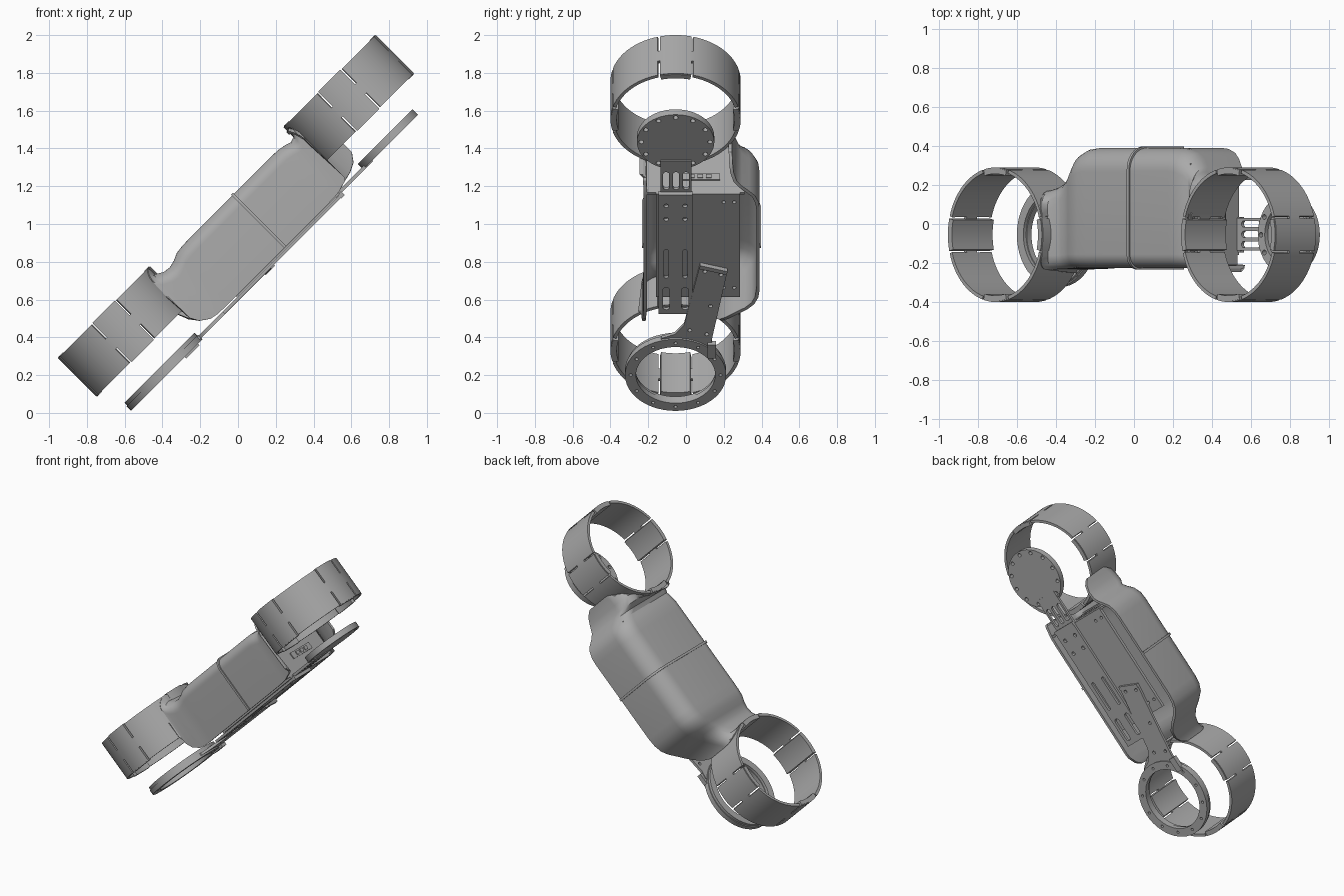
import bpy, bmesh
from math import sin, cos, radians, pi, sqrt
from mathutils import Matrix

old = bpy.data.objects.get("Cube")
if old:
    bpy.data.objects.remove(old, do_unlink=True)

# Local frame: u runs along the tilted body, v across, w out of its top
S = sqrt(0.5)
FRAME = Matrix(((S, 0, -S, 0), (0, 1, 0, 0), (S, 0, S, 0), (0, 0, 0, 1)))
MID = -0.055                      # v of the ring centres
LOW, HIGH = -0.125, 1.585         # u of the ring centres

grey = bpy.data.materials.new("mid grey")
grey.use_nodes = True
grey.diffuse_color = (0.4, 0.4, 0.4, 1)
grey.node_tree.nodes["Principled BSDF"].inputs["Base Color"].default_value = (0.4, 0.4, 0.4, 1)


def add(name, data, w=0):
    obj = bpy.data.objects.new(name, data)
    bpy.context.collection.objects.link(obj)
    obj.matrix_world = FRAME @ Matrix.Translation((0, 0, w))
    data.materials.append(grey)
    bpy.ops.object.select_all(action='DESELECT')
    obj.select_set(True)
    bpy.context.view_layer.objects.active = obj
    return obj


def shade():
    bpy.ops.object.convert(target='MESH')
    bpy.ops.object.shade_smooth_by_angle(angle=radians(32))


def finish(name, bm, thick=0):
    mesh = bpy.data.meshes.new(name)
    bm.to_mesh(mesh)
    bm.free()
    obj = add(name, mesh)
    if thick:
        mod = obj.modifiers.new("thickness", 'SOLIDIFY')
        mod.thickness, mod.offset = thick, -1
    shade()


def circle(u, v, r, n=48):
    return [(u + r * cos(2 * pi * i / n), v + r * sin(2 * pi * i / n)) for i in range(n)]


def slot(u0, u1, v, r):
    turn = [pi / 2 + pi * i / 6 for i in range(7)]
    return [(u0 + r * cos(a), v + r * sin(a)) for a in turn] + \
           [(u1 - r * cos(a), v - r * sin(a)) for a in turn]


def rect(u0, u1, v0, v1):
    return [(u0, v0), (u1, v0), (u1, v1), (u0, v1)]


def bolt_circle(u, radius, r, n=12):
    return [circle(a, b, r, 12) for a, b in circle(u, MID, radius, n)]


def plate(name, outlines, w0, w1):
    """Flat plate; the first outline is the rim, the others are holes."""
    curve = bpy.data.curves.new(name, 'CURVE')
    curve.dimensions, curve.fill_mode = '2D', 'BOTH'
    curve.extrude = (w1 - w0) / 2
    for pts in outlines:
        sp = curve.splines.new('POLY')
        sp.points.add(len(pts) - 1)
        for p, (u, v) in zip(sp.points, pts):
            p.co = (u, v, 0, 1)
        sp.use_cyclic_u = True
    add(name, curve, (w0 + w1) / 2)
    shade()


def band(name, u, r, angles, rows, thick, closed=False, is_slot=None):
    """Curved wall about a ring centre, thickened inwards."""
    bm = bmesh.new()
    grid = [[bm.verts.new((u + r * cos(radians(a)), MID + r * sin(radians(a)), w))
             for w in rows] for a in angles]
    n = len(angles)
    for i in range(n if closed else n - 1):
        p, q = grid[i], grid[(i + 1) % n]
        for j in range(len(rows) - 1):
            if is_slot and j != 1 and is_slot(angles[i]):
                continue
            bm.faces.new((p[j], q[j], q[j + 1], p[j + 1]))
    finish(name, bm, thick)


# Slotted guard rings with thicker tabs
def guard_ring(label, u, w0):
    starts = [q + s for q in range(0, 360, 90) for s in (14, 74)]
    angles = sorted(set(range(0, 360, 4)) | set(starts) | {a + 2 for a in starts})
    rows = [w0, w0 + 0.105, w0 + 0.18, w0 + 0.287]
    band(label + "_guard_ring", u, 0.345, angles, rows, 0.018, True, lambda a: a in starts)
    for k in range(4):
        tab = [90 * k + d for d in range(-14, 15, 4)]
        band(f"{label}_ring_tab_{k + 1}", u, 0.34, tab, [w0 - 0.004, w0 + 0.291], 0.028)


guard_ring("lower", LOW, 0.592)
guard_ring("upper", HIGH, 0.612)


# Hollow body shell: open-bottomed sections, with necks that wrap the rings
def section(v0, v1, bottom, top, grow):
    v0, v1, top = v0 - grow, v1 + grow, top + grow
    fit = min(1, (top - bottom) / 0.25)
    pts = [(v1, bottom)]
    for v, r, side, start in ((v1, 0.12, -1, 0), (v0, 0.07, 1, 90)):
        r *= fit
        for i in range(9):
            a = radians(start + 90 * i / 8)
            pts.append((v + side * r + r * cos(a), top - r + r * sin(a)))
    return pts + [(v0, bottom)]


def clear_of_rings(u, v):
    d = 0.35 ** 2 - (v - MID) ** 2
    return min(max(u, LOW + sqrt(d)), HIGH - sqrt(d)) if d > 0 else u


def loft(name, stations, grow=0):
    bm = bmesh.new()
    loops = [[bm.verts.new((clear_of_rings(u, v), v, w)) for v, w in section(*dims, grow)]
             for u, *dims in stations]
    for p, q in zip(loops, loops[1:]):
        for i in range(len(p) - 1):
            bm.faces.new((p[i], p[i + 1], q[i + 1], q[i]))
    finish(name, bm, 0.018)


FULL = (-0.225, 0.39, 0.445, 0.835)
loft("lower_body_shell", [
    (0.13, -0.235, 0.17, 0.59, 0.875), (0.165, -0.235, 0.175, 0.535, 0.86),
    (0.20, -0.232, 0.19, 0.49, 0.83), (0.25, -0.23, 0.225, 0.455, 0.805),
    (0.29, -0.228, 0.27, 0.447, 0.80), (0.33, -0.225, 0.325, 0.445, 0.81),
    (0.37, -0.225, 0.362, 0.445, 0.828), (0.42, -0.225, 0.383, 0.445, 0.834),
    (0.48, *FULL), (0.80, *FULL)])
loft("upper_body_shell", [
    (0.80, *FULL), (1.08, *FULL), (1.13, -0.225, 0.385, 0.445, 0.834),
    (1.18, -0.225, 0.365, 0.447, 0.825), (1.21, -0.225, 0.335, 0.45, 0.815),
    (1.24, -0.226, 0.295, 0.46, 0.825), (1.27, -0.228, 0.268, 0.468, 0.87),
    (1.32, -0.228, 0.252, 0.48, 0.88), (1.37, -0.228, 0.246, 0.505, 0.87),
    (1.41, -0.228, 0.244, 0.55, 0.85)])
loft("seam_lip", [(0.79, *FULL), (0.806, *FULL)], 0.008)


# End wall inside the upper shell, with its connector
def box(bm, u0, u1, v0, v1, w0, w1):
    bmesh.ops.create_cube(bm, size=1, matrix=Matrix.Translation(
        ((u0 + u1) / 2, (v0 + v1) / 2, (w0 + w1) / 2))
        @ Matrix.Diagonal((u1 - u0, v1 - v0, w1 - w0, 1)))


bm = bmesh.new()
box(bm, 1.185, 1.2, -0.207, 0.31, 0.45, 0.79)
finish("upper_end_wall", bm)
bm = bmesh.new()
box(bm, 1.2, 1.207, -0.03, 0.18, 0.54, 0.585)
for v in (0.03, 0.075, 0.12):
    box(bm, 1.207, 1.214, v - 0.015, v + 0.015, 0.55, 0.575)
finish("connector", bm)

# Underside cover and slotted rail
plate("bottom_cover", [rect(0.43, 1.2, -0.16, 0.285)]
      + [circle(u, v, 0.01, 12) for u in (0.5, 1.14) for v in (0.2, 0.255)], 0.438, 0.46)
rail = [rect(0.32, 1.2, -0.145, 0.035)]
for v in (-0.105, -0.005):
    rail += [slot(0.37, 0.50, v, 0.018), slot(0.60, 0.79, v, 0.012)]
    rail += [circle(u, v, 0.013, 12) for u in (1.03, 1.13)]
plate("slotted_rail", rail, 0.42, 0.437)
plate("rail_end_step", [rect(1.19, 1.215, -0.145, 0.035)], 0.416, 0.445)

# Upper disc mount on its slotted arm
plate("upper_mount_arm", [rect(1.17, 1.45, -0.135, 0.03)]
      + [slot(1.25, 1.35, v, 0.016) for v in (-0.105, -0.053, 0.0)], 0.437, 0.455)
plate("upper_mount_disc", [circle(HIGH, MID, 0.205)]
      + bolt_circle(HIGH, 0.182, 0.013), 0.443, 0.46)
plate("upper_mount_rim", [circle(HIGH, MID, 0.205), circle(HIGH, MID, 0.155)]
      + bolt_circle(HIGH, 0.182, 0.013), 0.46, 0.483)

# Lower ring mount on its slanted arm
plate("lower_mount_ring", [circle(LOW, MID, 0.268), circle(LOW, MID, 0.21)]
      + bolt_circle(LOW, 0.238, 0.009), 0.408, 0.442)
plate("lower_mount_rim", [circle(LOW, MID, 0.262), circle(LOW, MID, 0.215)], 0.442, 0.462)
arm = [(0.69, 0.075), (0.645, 0.22), (0.12, 0.135), (0.07, 0.145), (0.04, 0.13),
       (0.108, 0.02), (0.12, -0.06), (0.1, -0.14), (0.14, -0.13), (0.17, -0.06), (0.24, -0.01)]
plate("lower_mount_arm", [arm] + [circle(u, v, 0.011, 12) for u, v in
      ((0.64, 0.10), (0.615, 0.185), (0.38, 0.13), (0.2, 0.02), (0.17, 0.11))], 0.418, 0.436)
plate("arm_end_step", [[(0.665, 0.07), (0.69, 0.075), (0.645, 0.22), (0.62, 0.215)]], 0.412, 0.42)
plate("arm_root_lug", [rect(0.01, 0.11, 0.115, 0.16)], 0.398, 0.43)
